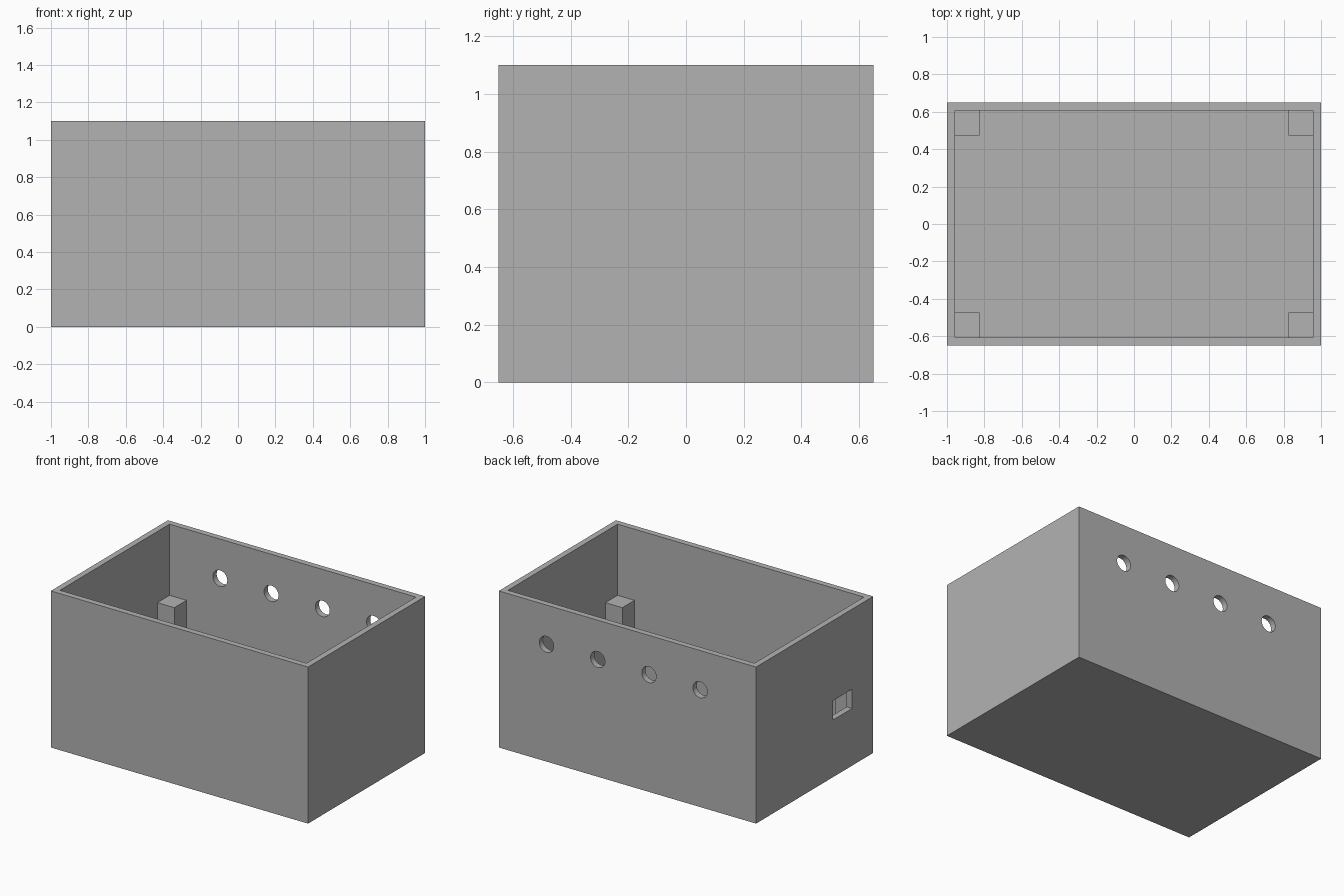
import bpy
import math

if "Cube" in bpy.data.objects:
    bpy.data.objects.remove(bpy.data.objects["Cube"], do_unlink=True)

HALF_X, HALF_Y, HEIGHT = 1.0, 0.65, 1.1
WALL = 0.042
INNER_X, INNER_Y = HALF_X - WALL, HALF_Y - WALL

grey = bpy.data.materials.new("plain grey")
grey.use_nodes = True
colour = (0.448, 0.448, 0.448, 1)
grey.diffuse_color = colour
grey.node_tree.nodes["Principled BSDF"].inputs["Base Color"].default_value = colour


def box(name, low, high):
    """Axis-aligned block between two opposite corners."""
    centre = [(a + b) / 2 for a, b in zip(low, high)]
    bpy.ops.mesh.primitive_cube_add(size=1, location=centre)
    ob = bpy.context.object
    ob.name = name
    ob.scale = [b - a for a, b in zip(low, high)]
    bpy.ops.object.transform_apply(location=True, rotation=True, scale=True)
    ob.data.materials.append(grey)
    return ob


def cut(target, cutter):
    """Subtract the cutter from the target, then discard it."""
    cutter.hide_render = True
    mod = target.modifiers.new("cut", "BOOLEAN")
    mod.operation = "DIFFERENCE"
    mod.solver = "EXACT"
    mod.object = cutter
    bpy.context.view_layer.objects.active = target
    bpy.ops.object.modifier_apply(modifier=mod.name)
    bpy.data.objects.remove(cutter, do_unlink=True)


# Open-topped box
shell = box("box_shell", (-HALF_X, -HALF_Y, 0), (HALF_X, HALF_Y, HEIGHT))
cut(shell, box("cavity", (-INNER_X, -INNER_Y, WALL), (INNER_X, INNER_Y, HEIGHT + 0.2)))

# Row of round holes through the back wall
for i in range(4):
    bpy.ops.mesh.primitive_cylinder_add(
        vertices=40, radius=0.056, depth=0.2,
        location=(-0.565 + 0.398 * i, HALF_Y, 0.824),
        rotation=(math.pi / 2, 0, 0))
    hole = bpy.context.object
    hole.data.materials.append(grey)
    cut(shell, hole)

# Rectangular port through the end wall
cut(shell, box("port", (-HALF_X - 0.1, -0.415, 0.402), (-INNER_X + 0.02, -0.202, 0.537)))

bpy.ops.object.select_all(action="DESELECT")
shell.select_set(True)
bpy.context.view_layer.objects.active = shell
bpy.ops.object.shade_smooth_by_angle(angle=math.radians(30))

# Corner posts standing on the floor, sunk slightly into the walls
SINK = 0.01
for side, sx in (("left", 1), ("right", -1)):
    for end, sy in (("front", -1), ("back", 1)):
        xs = sorted((sx * 0.826, sx * (INNER_X + SINK)))
        ys = sorted((sy * 0.473, sy * (INNER_Y + SINK)))
        box(f"corner_post_{end}_{side}",
            (xs[0], ys[0], WALL - SINK), (xs[1], ys[1], 0.6))
